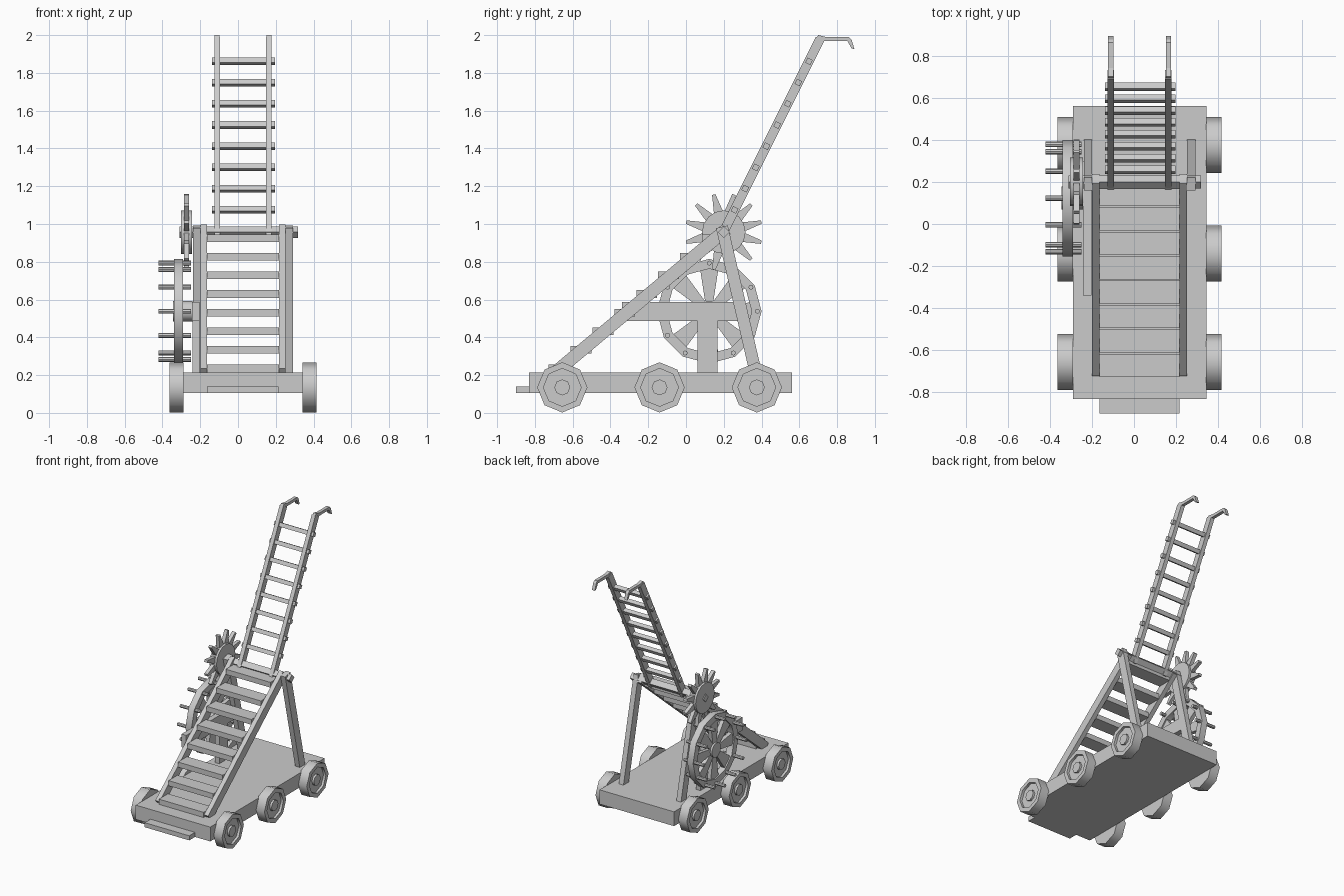
import bpy, bmesh
from math import pi, sin, cos, radians
from mathutils import Vector

if "Cube" in bpy.data.objects:
    bpy.data.objects.remove(bpy.data.objects["Cube"])

grey = bpy.data.materials.new("plain_grey")
grey.use_nodes = True
grey.diffuse_color = (0.6, 0.6, 0.6, 1)
grey.node_tree.nodes["Principled BSDF"].inputs["Base Color"].default_value = (0.6, 0.6, 0.6, 1)

MID = 0.0265  # x of the cart's centre line


def finish(bm, name):
    bmesh.ops.recalc_face_normals(bm, faces=bm.faces)
    mesh = bpy.data.meshes.new(name)
    bm.to_mesh(mesh)
    bm.free()
    mesh.materials.append(grey)
    ob = bpy.data.objects.new(name, mesh)
    bpy.context.collection.objects.link(ob)
    return ob


def add_prism(bm, profile, x0, x1):
    """Side profile of (y, z) points extruded from x0 to x1."""
    face = bm.faces.new([bm.verts.new((x0, y, z)) for y, z in profile])
    out = bmesh.ops.extrude_face_region(bm, geom=[face])
    moved = [v for v in out["geom"] if isinstance(v, bmesh.types.BMVert)]
    bmesh.ops.translate(bm, verts=moved, vec=(x1 - x0, 0, 0))


def prism(name, profile, x0, x1):
    bm = bmesh.new()
    add_prism(bm, profile, x0, x1)
    return finish(bm, name)


def rect(y0, y1, z0, z1):
    return [(y0, z0), (y1, z0), (y1, z1), (y0, z1)]


def beam(a, b, wide_a, wide_b=None):
    """Side profile of a slanted bar between two (y, z) points."""
    a, b = Vector(a), Vector(b)
    d = (b - a).normalized()
    n = Vector((-d.y, d.x))
    p, q = n * wide_a / 2, n * (wide_b or wide_a) / 2
    return [tuple(v) for v in (a - p, b - q, b + q, a + p)]


def polar(centre, r, angle):
    return centre[0] + r * cos(angle), centre[1] + r * sin(angle)


def ngon(centre, r, sides, start=0.0):
    return [polar(centre, r, start + 2 * pi * i / sides) for i in range(sides)]


def lathe(name, profile, centre, sides, closed=False):
    """Spin (x, radius) points round an x-parallel axis at (y, z)."""
    bm = bmesh.new()
    rings = []
    for x, r in profile:
        rings.append([bm.verts.new((x, *p)) for p in ngon(centre, r, sides)])
    pairs = list(zip(rings, rings[1:]))
    if closed:
        pairs.append((rings[-1], rings[0]))
    else:
        bm.faces.new(rings[0])
        bm.faces.new(rings[-1])
    for a, b in pairs:
        for i in range(sides):
            j = (i + 1) % sides
            bm.faces.new((a[i], a[j], b[j], b[i]))
    ob = finish(bm, name)
    bpy.ops.object.select_all(action="DESELECT")
    ob.select_set(True)
    bpy.context.view_layer.objects.active = ob
    bpy.ops.object.shade_smooth_by_angle(angle=radians(50))
    return ob


# Cart deck and front step
prism("deck", rect(-0.83, 0.56, 0.105, 0.215), -0.29, 0.345)
prism("front_step", rect(-0.9, -0.83, 0.105, 0.14), -0.165, 0.215)

# Parts repeated on both sides
STAIR_LOW, STAIR_TOP = (-0.70, 0.208), (0.215, 0.972)
AXLE = (0.2, 0.957)
RAIL_LOW, RAIL_TOP = (0.185, 0.93), (0.71, 1.98)
HOOK = [(0.69, 1.985), (0.70, 2.0), (0.74, 1.99), (0.862, 1.99), (0.877, 1.975),
        (0.892, 1.925), (0.876, 1.93), (0.855, 1.968), (0.73, 1.968)]
for side, tag in ((-1, "right"), (1, "left")):
    def across(inner, outer):
        return MID + side * inner, MID + side * outer

    prism(f"stair_stringer_{tag}", beam(STAIR_LOW, STAIR_TOP, 0.068), *across(0.19, 0.225))
    prism(f"support_leg_{tag}", beam((0.372, 0.2), (0.19, 0.985), 0.064), *across(0.225, 0.265))
    prism(f"ladder_rail_{tag}", beam(RAIL_LOW, RAIL_TOP, 0.05), *across(0.121, 0.152))
    prism(f"ladder_hook_{tag}", HOOK, *across(0.125, 0.15))
    # Eight-sided wheels with a sunken face and a hub
    for place, y in (("front", -0.655), ("middle", -0.14), ("rear", 0.375)):
        shape = [(0.315, 0.133), (0.389, 0.133), (0.389, 0.1), (0.37, 0.1), (0.37, 0.042), (0.386, 0.042)]
        lathe(f"{place}_wheel_{tag}", [(MID + side * x, r) for x, r in shape], (y, 0.135), 8)

# Stair treads
for i in range(8):
    z = 0.235 + i * 0.0986
    y = -0.727 + i * 0.116
    prism(f"stair_tread_{i + 1}", rect(y, y + 0.11, z - 0.02, z + 0.02), MID - 0.19, MID + 0.19)

# Upper ladder rungs
for i in range(8):
    c = Vector((0.257, 1.075)).lerp(Vector((0.651, 1.861)), i / 7)
    d = (Vector(RAIL_TOP) - Vector(RAIL_LOW)).normalized() * 0.015
    prism(f"ladder_rung_{i + 1}", beam(c - d, c + d, 0.03), MID - 0.165, MID + 0.17)

# Axle at the top of the stairs
prism("top_axle", ngon(AXLE, 0.031, 4), -0.31, 0.318)

# Toothed gear on the axle
lathe("gear_disc", [(-0.303, 0.115), (-0.243, 0.115)], AXLE, 16)
bm = bmesh.new()
for i in range(12):
    a = radians(15 + 30 * i)
    add_prism(bm, beam(polar(AXLE, 0.1, a), polar(AXLE, 0.206, a), 0.052, 0.018), -0.287, -0.259)
finish(bm, "gear_teeth")

# Peg wheel: rim, spokes, hub, pegs
DRUM = (0.123, 0.538)
lathe("peg_wheel_rim", [(-0.34, 0.277), (-0.29, 0.277), (-0.29, 0.225), (-0.34, 0.225)], DRUM, 12, closed=True)
lathe("peg_wheel_hub", [(-0.345, 0.055), (-0.24, 0.055)], DRUM, 12)
bm = bmesh.new()
for i in range(8):
    a = i * pi / 4
    add_prism(bm, beam(polar(DRUM, 0.04, a), polar(DRUM, 0.235, a), 0.04, 0.1), -0.33, -0.3)
finish(bm, "peg_wheel_spokes")
bm = bmesh.new()
for i in range(12):
    add_prism(bm, ngon(polar(DRUM, 0.255, i * pi / 6), 0.013, 8), -0.42, -0.25)
finish(bm, "peg_wheel_pegs")

# Stand that carries the peg wheel
prism("wheel_stand_post", rect(0.062, 0.168, 0.2, 0.49), -0.24, -0.203)
prism("wheel_stand_beam", rect(-0.34, 0.3, 0.487, 0.587), -0.243, -0.203)
